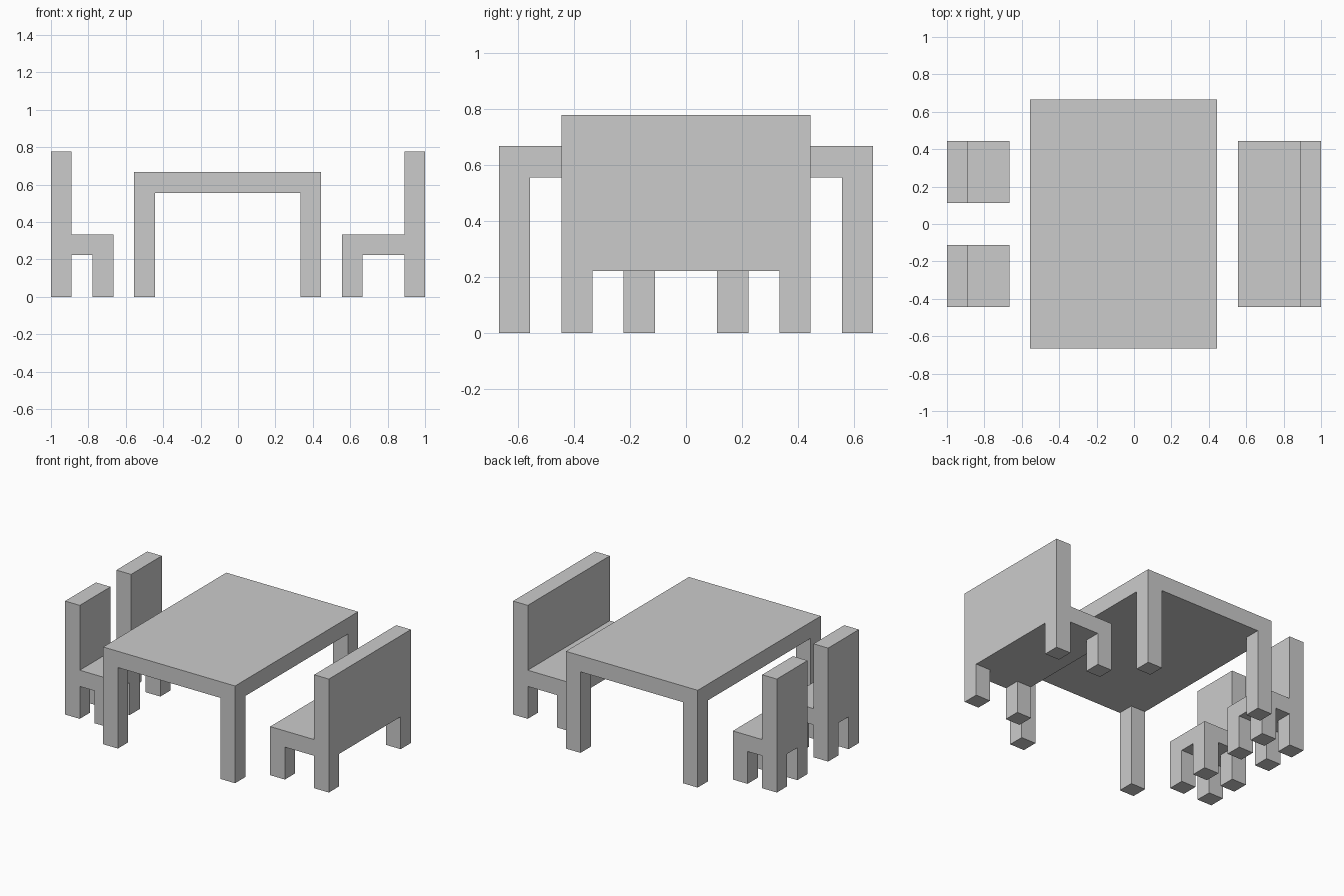
import bpy, bmesh
from mathutils import Vector

if "Cube" in bpy.data.objects:
    bpy.data.objects.remove(bpy.data.objects["Cube"])

U = 1 / 9  # every size is a whole number of this unit


def extrude(bm, faces, height):
    """Extrude a face region vertically and return the new cap faces."""
    geom = bmesh.ops.extrude_face_region(bm, geom=faces)["geom"]
    verts = [g for g in geom if isinstance(g, bmesh.types.BMVert)]
    bmesh.ops.translate(bm, verts=verts, vec=Vector((0, 0, height)))
    return [g for g in geom if isinstance(g, bmesh.types.BMFace)]


def furniture(name, x, y, top, back=None, back_top=7):
    """One-unit slab on four one-unit corner legs, with an optional backrest
    rising from the first (0) or last (2) column along x."""
    xs = [x[0], x[0] + 1, x[1] - 1, x[1]]
    ys = [y[0], y[0] + 1, y[1] - 1, y[1]]
    bm = bmesh.new()

    # slab, divided so the corners match the legs
    v = [[bm.verts.new((a, b, top - 1)) for b in ys] for a in xs]
    under = [[bm.faces.new((v[i][j], v[i][j + 1], v[i + 1][j + 1], v[i + 1][j]))
              for j in range(3)] for i in range(3)]
    corners = [under[i][j] for i in (0, 2) for j in (0, 2)]
    upper = extrude(bm, [f for col in under for f in col], 1)

    # legs
    extrude(bm, corners, 1 - top)

    # backrest
    if back is not None:
        strip = [f for f in upper
                 if xs[back] < f.calc_center_median().x < xs[back + 1]]
        extrude(bm, strip, back_top - top)

    # merge flat areas into single faces
    bmesh.ops.dissolve_limit(bm, angle_limit=0.01, verts=bm.verts[:], edges=bm.edges[:])
    bmesh.ops.recalc_face_normals(bm, faces=bm.faces[:])
    bmesh.ops.scale(bm, vec=(U, U, U), verts=bm.verts[:])
    mesh = bpy.data.meshes.new(name)
    bm.to_mesh(mesh)
    bm.free()
    bpy.context.collection.objects.link(bpy.data.objects.new(name, mesh))


furniture("table", (-5, 4), (-6, 6), 6)
furniture("bench", (5, 9), (-4, 4), 3, back=2)
for name, y in (("front_chair", (-4, -1)), ("back_chair", (1, 4))):
    furniture(name, (-9, -6), y, 3, back=0)
